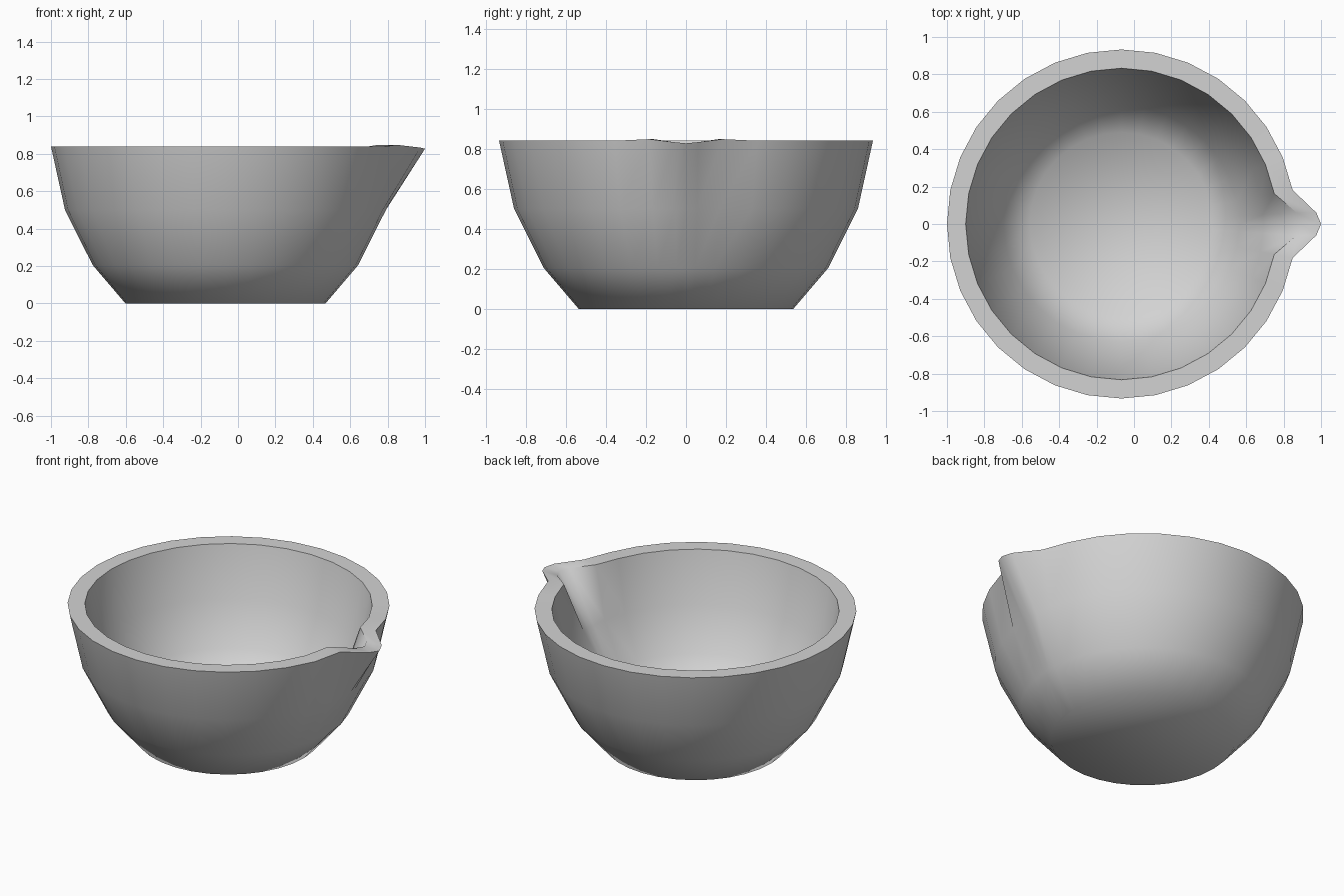
import bpy, bmesh, math
from mathutils import Vector

cube = bpy.data.objects.get("Cube")
if cube:
    bpy.data.objects.remove(cube, do_unlink=True)

SIDES = 32
CENTRE_X = -0.067

grey = bpy.data.materials.new("light grey ceramic")
grey.use_nodes = True
colour = (0.65, 0.65, 0.65, 1)
grey.diffuse_color = colour
grey.node_tree.nodes["Principled BSDF"].inputs["Base Color"].default_value = colour

# Wall profiles as radius and height, from the foot to the rim
OUTER = [(0.535, 0), (0.71, 0.205), (0.858, 0.5), (0.933, 0.84)]
INNER = [(0.49, 0.1), (0.63, 0.265), (0.76, 0.52), (0.833, 0.84)]


def ring_points(radius, z):
    """Circle with two extra points beside the spout axis."""
    pts = []
    for i in range(SIDES):
        a = math.tau * i / SIDES
        pts.append(Vector((CENTRE_X + radius * math.cos(a), radius * math.sin(a), z)))
    left = pts[0].lerp(pts[1], 1 / 3)
    right = pts[0].lerp(pts[-1], 1 / 3)
    return [pts[0], left] + pts[1:] + [right]


def pull_spout(pts, tip_x):
    """Draw the rim out into a pouring lip at +x."""
    pts[0].x, pts[0].z = tip_x, 0.827
    for i, side in ((1, 1), (-1, -1)):
        pts[i] = Vector((tip_x - 0.025, 0.06 * side, 0.833))
    for i in (2, -2):
        pts[i].z = 0.848


def add_wall(bm, profile, tip_x):
    rings = []
    for radius, z in profile:
        pts = ring_points(radius, z)
        if radius == profile[-1][0]:
            pull_spout(pts, tip_x)
        rings.append([bm.verts.new(p) for p in pts])
    for low, high in zip(rings, rings[1:]):
        bridge(bm, low, high)
    bm.faces.new(rings[0])
    return rings[-1]


def bridge(bm, a, b):
    for i in range(len(a)):
        j = (i + 1) % len(a)
        bm.faces.new((a[i], a[j], b[j], b[i]))


# Bowl: outer wall and base, inner wall and floor, joined by a flat rim
bm = bmesh.new()
outer_rim = add_wall(bm, OUTER, 1.0)
inner_rim = add_wall(bm, INNER, 0.895)
bridge(bm, outer_rim, inner_rim)
bmesh.ops.recalc_face_normals(bm, faces=bm.faces)

mesh = bpy.data.meshes.new("pouring_bowl")
bm.to_mesh(mesh)
bm.free()
mesh.materials.append(grey)
bowl = bpy.data.objects.new("pouring_bowl", mesh)
bpy.context.collection.objects.link(bowl)

# Smooth walls with a crisp rim
bpy.ops.object.select_all(action="DESELECT")
bowl.select_set(True)
bpy.context.view_layer.objects.active = bowl
bpy.ops.object.shade_smooth_by_angle(angle=math.radians(60))
